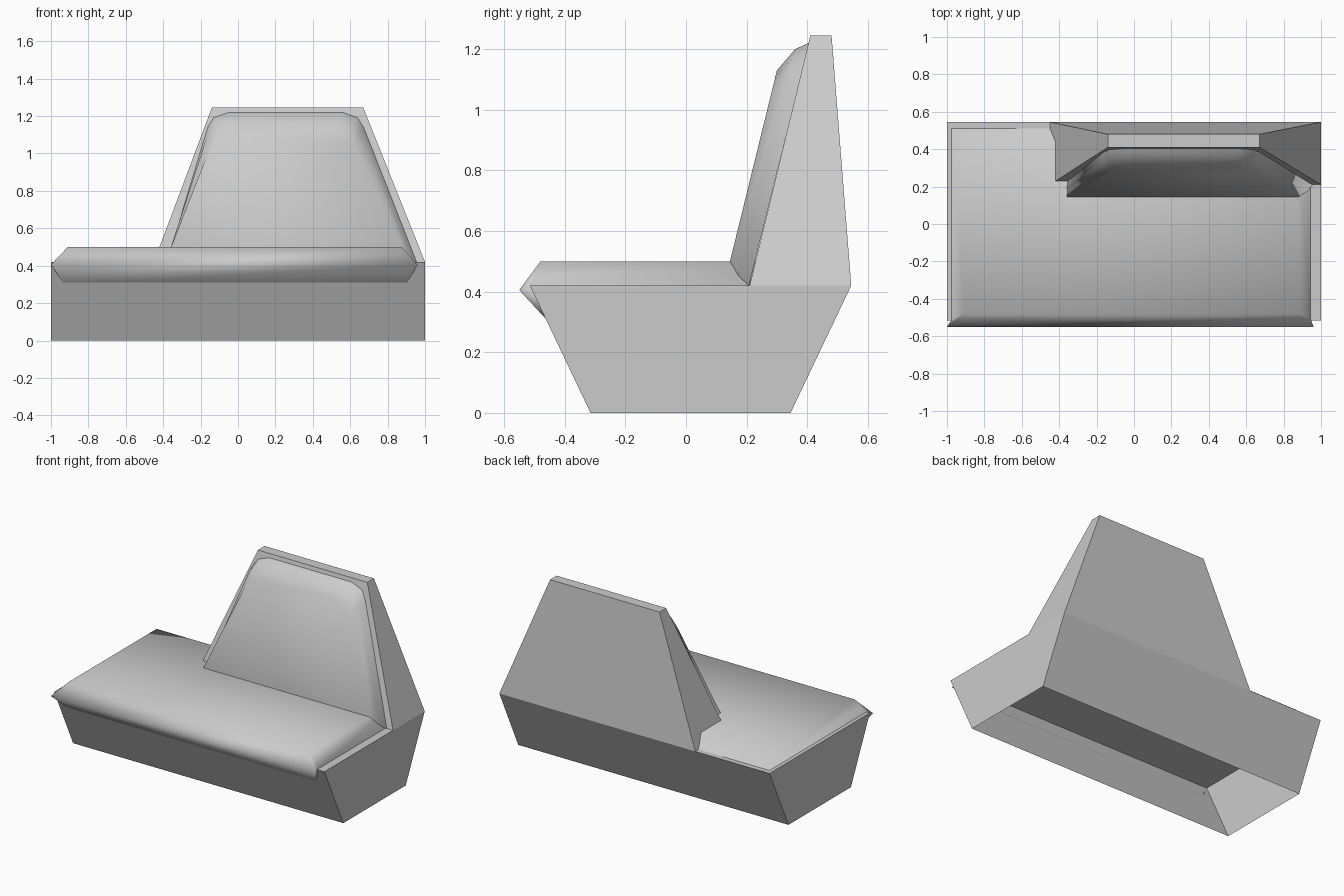
import bpy, bmesh

cube = bpy.data.objects.get("Cube")
if cube:
    bpy.data.objects.remove(cube, do_unlink=True)

grey = bpy.data.materials.new("light_grey")
grey.use_nodes = True
grey.diffuse_color = (0.6, 0.6, 0.6, 1)
grey.node_tree.nodes["Principled BSDF"].inputs["Base Color"].default_value = grey.diffuse_color


def loft(name, loops, cap_start=True, cap_end=True, smooth=False):
    """Skin a list of equal-length closed loops and cap the ends."""
    bm = bmesh.new()
    rings = [[bm.verts.new(p) for p in loop] for loop in loops]
    for a, b in zip(rings, rings[1:]):
        for i in range(len(a)):
            j = (i + 1) % len(a)
            bm.faces.new((a[i], a[j], b[j], b[i]))
    if cap_start:
        bm.faces.new(rings[0][::-1])
    if cap_end:
        bm.faces.new(rings[-1])
    for f in bm.faces:
        f.smooth = smooth
    mesh = bpy.data.meshes.new(name)
    bm.to_mesh(mesh)
    bm.free()
    mesh.materials.append(grey)
    obj = bpy.data.objects.new(name, mesh)
    bpy.context.collection.objects.link(obj)
    return obj


def rect(x0, x1, y0, y1, z):
    return [(x0, y0, z), (x1, y0, z), (x1, y1, z), (x0, y1, z)]


RIM = 0.42

# Flared base, open underneath
loft("base", [rect(-1, 1, -0.315, 0.345, 0), rect(-1, 1, -0.515, 0.545, RIM)], cap_start=False)

# Tapered backrest shell standing on the base
loft("backrest", [rect(-0.45, 1, 0.21, 0.545, RIM), rect(-0.14, 0.67, 0.41, 0.48, 1.245)],
     cap_start=False)

# Seat cushion: bevelled slab with a rolled front lip
rim = [(-1, -0.55, 0.405), (0.96, -0.55, 0.405), (0.945, -0.51, RIM),
       (0.945, 0.51, RIM), (-0.975, 0.51, RIM), (-0.975, -0.51, RIM)]
bm = bmesh.new()
edge = [bm.verts.new(p) for p in rim]
top = [bm.verts.new(p) for p in rect(-0.91, 0.875, -0.48, 0.44, 0.5)]
low = [bm.verts.new(p) for p in ((-0.93, -0.453, 0.3), (0.9, -0.453, 0.3))]
bm.faces.new(top)
bm.faces.new((edge[0], edge[1], top[1], top[0]))
bm.faces.new((edge[1], edge[2], top[1]))
bm.faces.new((edge[2], edge[3], top[2], top[1]))
bm.faces.new((edge[3], edge[4], top[3], top[2]))
bm.faces.new((edge[4], edge[5], top[0], top[3]))
bm.faces.new((edge[5], edge[0], top[0]))
bm.faces.new((low[0], low[1], edge[1], edge[0]))
bm.faces.new((low[1], edge[2], edge[1]))
bm.faces.new((low[0], edge[0], edge[5]))
for f in bm.faces:
    f.smooth = True
mesh = bpy.data.meshes.new("seat_cushion")
bm.to_mesh(mesh)
bm.free()
mesh.materials.append(grey)
bpy.context.collection.objects.link(bpy.data.objects.new("seat_cushion", mesh))


# Back cushion: round-topped pad leaning on the backrest
def pad_loop(left, right, top_left, top_right, bottom, top, y_bottom, y_top, r):
    pts = [(left, bottom), (right, bottom), (top_right + r * 0.4, top - r),
           (top_right, top - r * 0.35), (top_right - r, top),
           (top_left + r, top), (top_left, top - r * 0.35), (top_left - r * 0.4, top - r)]
    slope = (y_top - y_bottom) / (top - bottom)
    return [(x, y_bottom + (z - bottom) * slope, z) for x, z in pts]


loft("back_cushion", [
    pad_loop(-0.38, 0.955, -0.13, 0.64, 0.42, 1.22, 0.208, 0.405, 0.08),
    pad_loop(-0.375, 0.925, -0.125, 0.625, 0.45, 1.2, 0.175, 0.36, 0.08),
    pad_loop(-0.358, 0.88, -0.11, 0.59, 0.5, 1.13, 0.145, 0.3, 0.08),
][::-1], cap_end=False, smooth=True)

# Consistent outward normals on the open shells
for name in ("base", "backrest", "seat_cushion", "back_cushion"):
    mesh = bpy.data.objects[name].data
    bm = bmesh.new()
    bm.from_mesh(mesh)
    bmesh.ops.recalc_face_normals(bm, faces=bm.faces)
    bm.to_mesh(mesh)
    bm.free()
